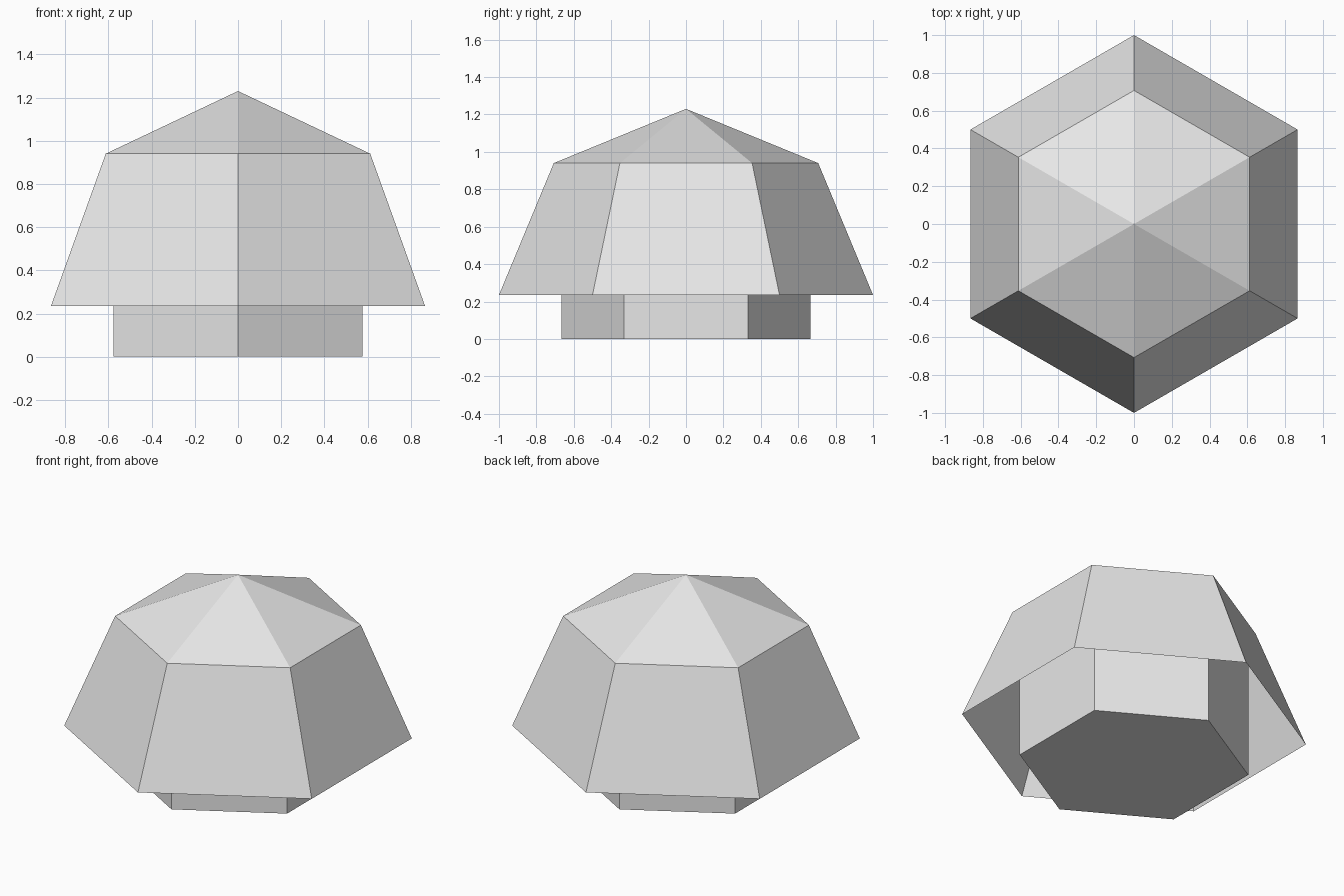
import bpy, bmesh
from math import sin, cos, pi

SIDES = 6

if "Cube" in bpy.data.objects:
    bpy.data.objects.remove(bpy.data.objects["Cube"], do_unlink=True)

grey = bpy.data.materials.new("light_grey")
grey.use_nodes = True
grey.diffuse_color = (0.8, 0.8, 0.8, 1)
grey.node_tree.nodes["Principled BSDF"].inputs["Base Color"].default_value = (0.8, 0.8, 0.8, 1)


def hex_lathe(name, profile, cap_bottom=False):
    """Six-sided body from (radius, height) pairs, corners on front and back."""
    bm = bmesh.new()
    rings = []
    for radius, z in profile:
        if radius == 0:
            rings.append([bm.verts.new((0, 0, z))] * SIDES)
            continue
        angles = [pi / 2 + 2 * pi * i / SIDES for i in range(SIDES)]
        rings.append([bm.verts.new((radius * cos(a), radius * sin(a), z)) for a in angles])
    for low, high in zip(rings, rings[1:]):
        for i in range(SIDES):
            j = (i + 1) % SIDES
            corners = [low[i], low[j], high[j], high[i]]
            bm.faces.new(list(dict.fromkeys(corners)))
    if cap_bottom:
        bm.faces.new(rings[0][::-1])
    mesh = bpy.data.meshes.new(name)
    bm.to_mesh(mesh)
    bm.free()
    mesh.materials.append(grey)
    obj = bpy.data.objects.new(name, mesh)
    bpy.context.collection.objects.link(obj)
    return obj


# Core standing on the ground and running up inside the shell
hex_lathe("base_core", [(0.665, 0), (0.665, 0.94)], cap_bottom=True)

# Thin open-bottomed shell: flared skirt and shallow pointed roof
hex_lathe("skirt_and_roof", [(1.0, 0.235), (0.707, 0.94), (0, 1.23)])
